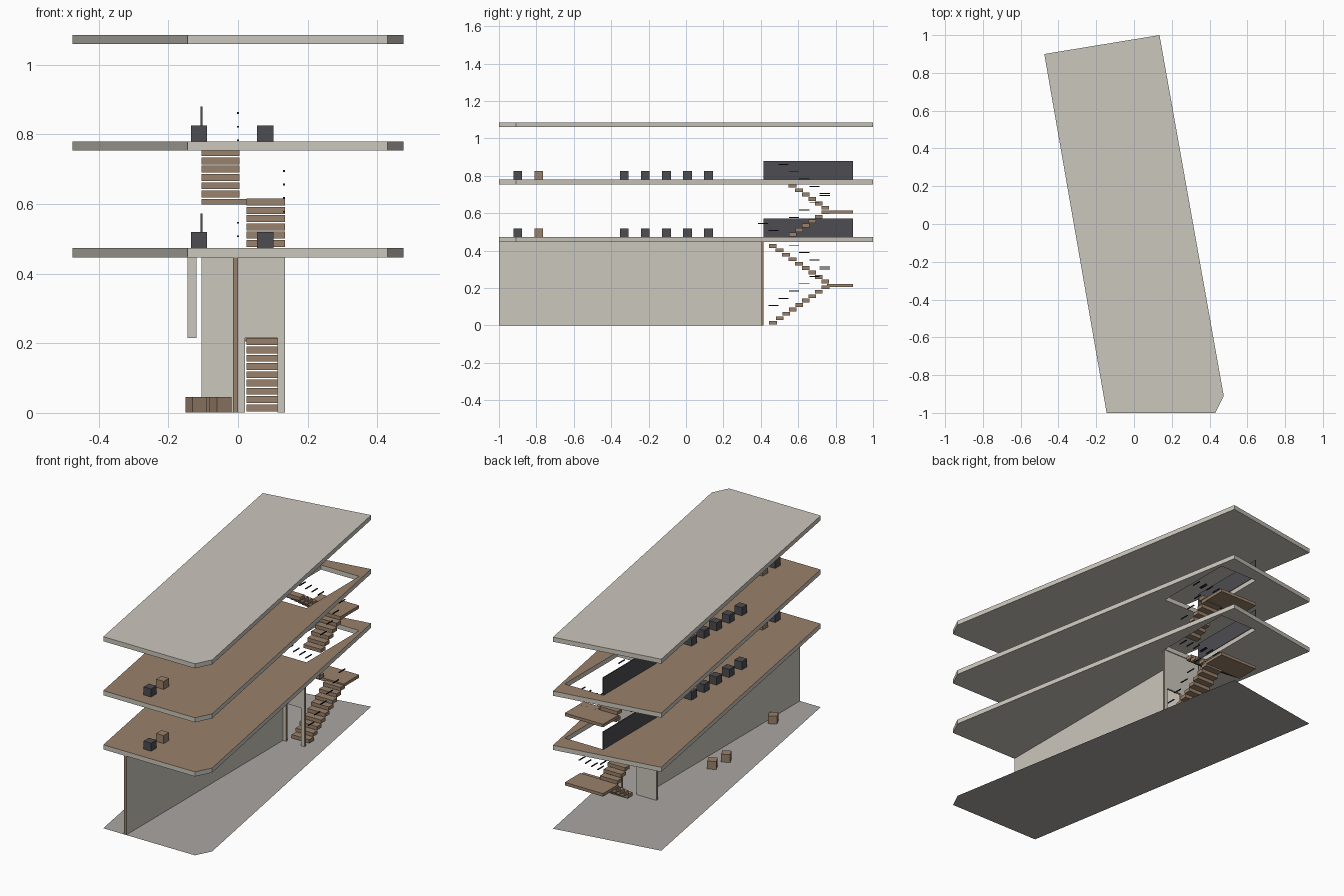
import bpy, bmesh, math
from mathutils import Matrix, Vector

cube = bpy.data.objects.get("Cube")
if cube:
    bpy.data.objects.remove(cube, do_unlink=True)


def material(name, rgb):
    m = bpy.data.materials.new(name)
    m.use_nodes = True
    m.diffuse_color = (*rgb, 1)
    m.node_tree.nodes["Principled BSDF"].inputs["Base Color"].default_value = (*rgb, 1)
    return m


PLASTER = material("plaster beige", (0.60, 0.57, 0.51))
WOOD = material("wood brown", (0.32, 0.22, 0.145))
GROUND = material("paving grey", (0.40, 0.385, 0.36))
DARK = material("charcoal", (0.075, 0.073, 0.083))
RAIL = material("rail black", (0.02, 0.022, 0.035))


def finish(bm, name, mats, rule=None):
    bmesh.ops.recalc_face_normals(bm, faces=bm.faces)
    bm.normal_update()
    if rule:
        for f in bm.faces:
            f.material_index = 1 if rule(f.normal) else 0
    me = bpy.data.meshes.new(name)
    bm.to_mesh(me)
    bm.free()
    for m in mats:
        me.materials.append(m)
    ob = bpy.data.objects.new(name, me)
    bpy.context.collection.objects.link(ob)
    return ob


def add_box(bm, x0, x1, y0, y1, z0, z1, turn=0):
    centre = Vector(((x0 + x1) / 2, (y0 + y1) / 2, (z0 + z1) / 2))
    size = Matrix.Diagonal((x1 - x0, y1 - y0, z1 - z0, 1))
    spin = Matrix.Rotation(math.radians(turn), 4, 'Z')
    bmesh.ops.create_cube(bm, size=1, matrix=Matrix.Translation(centre) @ spin @ size)


def boxes(name, mats, items, rule=None):
    bm = bmesh.new()
    for item in items:
        add_box(bm, *item)
    return finish(bm, name, mats, rule)


# Floor plan and stair opening
PLAN = [(-0.145, -1), (0.43, -1), (0.475, -0.91), (0.135, 1), (-0.475, 0.9)]
LEFT, RIGHT, NEAR, FAR = -0.105, 0.135, 0.42, 0.893
OPENING = [(LEFT, NEAR), (RIGHT, NEAR), (RIGHT, FAR), (LEFT, FAR)]


def slab(name, z, thick, loops, mats, rule=None):
    bm = bmesh.new()
    edges = []
    for loop in loops:
        vs = [bm.verts.new((x, y, z)) for x, y in loop]
        edges += [bm.edges.new((a, b)) for a, b in zip(vs, vs[1:] + vs[:1])]
    bmesh.ops.triangle_fill(bm, edges=edges, use_beauty=True, normal=(0, 0, 1))
    if thick:
        ext = bmesh.ops.extrude_face_region(bm, geom=bm.faces[:], use_keep_orig=True)
        top = [g for g in ext["geom"] if isinstance(g, bmesh.types.BMVert)]
        bmesh.ops.translate(bm, verts=top, vec=(0, 0, thick))
    return finish(bm, name, mats, rule)


def facing_up(n):
    return n.z > 0.5


FLOOR_1, FLOOR_2, THICK = 0.473, 0.78, 0.026
slab("ground", 0, 0, [PLAN], [GROUND])
slab("first_floor", FLOOR_1 - THICK, THICK, [PLAN, OPENING], [PLASTER, WOOD], facing_up)
slab("second_floor", FLOOR_2 - THICK, THICK, [PLAN, OPENING], [PLASTER, WOOD], facing_up)
slab("roof", 1.06, THICK, [PLAN], [PLASTER])

# Ground floor walls, with timber edges and a door opening
LOW, TOP, DOOR = 0.001, FLOOR_1 - THICK, 0.215
boxes("long_wall", [PLASTER, WOOD], [(-0.015, 0, -1, 0.403, LOW, TOP)],
      lambda n: abs(n.y) > 0.5)
boxes("cross_wall", [PLASTER, WOOD],
      [(LEFT, 0.02, 0.403, 0.415, LOW, TOP),
       (0.113, RIGHT, 0.403, 0.415, LOW, TOP),
       (0.02, 0.113, 0.403, 0.415, DOOR, TOP)],
      lambda n: abs(n.x) > 0.5)
boxes("hanging_panel", [PLASTER], [(-0.145, -0.119, 0.403, 0.415, DOOR, TOP)])

# Stairs: two flights joined by a landing on each storey
RISE, RUN, TREAD = 0.0237, 0.035, 0.02


def flight(name, x0, x1, y, z, count, way):
    steps = []
    for i in range(count):
        a = y + way * RUN * i
        b = a + way * (RUN + 0.006)
        top = z + RISE * (i + 1)
        steps.append((x0, x1, min(a, b), max(a, b), top - TREAD, top))
    boxes(name, [WOOD], steps)


def handrail(name, x, y, z, count, way):
    boxes(name, [RAIL], [
        (x - 0.0025, x + 0.0025, y + way * 0.055 * i - 0.027, y + way * 0.055 * i + 0.027,
         z + 0.039 * i - 0.0025, z + 0.039 * i + 0.0025) for i in range(count)])


for storey, base, mid, steps in (("lower", 0.001, 0.222, 9), ("upper", FLOOR_1, 0.615, 6)):
    boxes(storey + "_landing", [WOOD], [(LEFT, RIGHT, 0.755, FAR, mid - 0.017, mid)])
    flight(storey + "_flight_up", 0.025, RIGHT, 0.76 - RUN * steps, base, steps, 1)
    flight(storey + "_flight_return", LEFT, 0.005, 0.765, mid, steps if steps < 9 else 9, -1)
    rails = 6 if steps == 9 else 4
    handrail(storey + "_rail_up", RIGHT - 0.003, 0.742 - 0.055 * (rails - 1),
             base + 0.105, rails, 1)
    handrail(storey + "_rail_return", 0.0, 0.742, mid + 0.09, rails + 1, -1)

# Balustrades and seats on both floors
S = 0.0235
for level, z in (("first", FLOOR_1), ("second", FLOOR_2)):
    boxes(level + "_balustrade", [DARK], [(LEFT - 0.003, LEFT + 0.003, 0.415, FAR, z, z + 0.1)])
    spots = [(-0.112, -0.33 + 0.1125 * i) for i in range(5)] + [(0.078, -0.9)]
    boxes(level + "_dark_seats", [DARK],
          [(x - S, x + S, y - S, y + S, z, z + 0.046) for x, y in spots])
    boxes(level + "_wood_seat", [WOOD],
          [(0.078 - S, 0.078 + S, -0.787 - S, -0.787 + S, z, z + 0.046)])

# Turned wooden seats at ground level
boxes("ground_seats", [WOOD],
      [(x - S, x + S, y - S, y + S, LOW, 0.046, 26)
       for x, y in ((-0.05, -0.71), (-0.11, -0.08), (-0.12, -0.19))])
